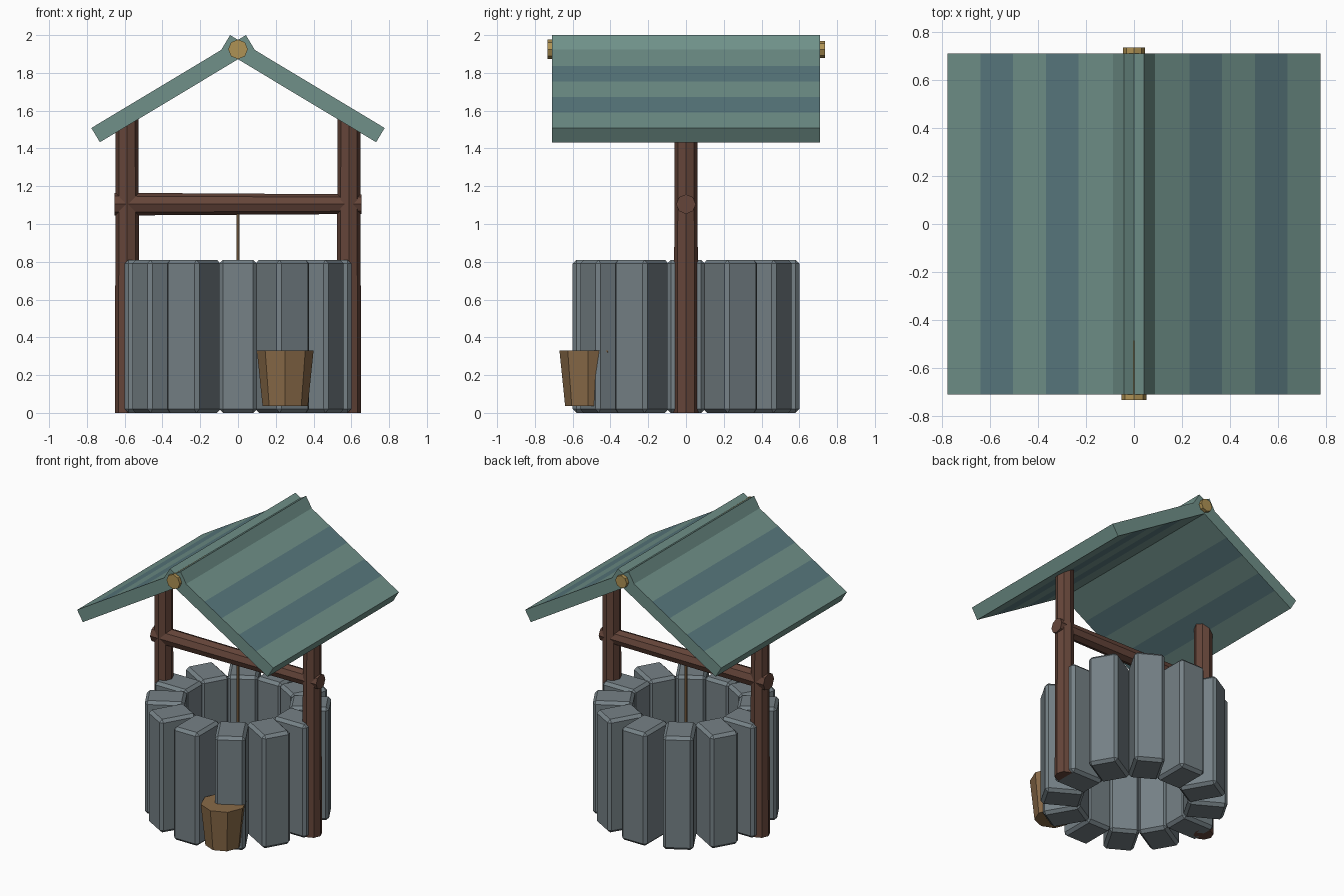
import bpy, bmesh
from math import pi, sin, cos, radians
from mathutils import Matrix, Vector

if "Cube" in bpy.data.objects:
    bpy.data.objects.remove(bpy.data.objects["Cube"])


def material(name, rgb):
    m = bpy.data.materials.new(name)
    m.diffuse_color = (*rgb, 1)
    m.use_nodes = True
    m.node_tree.nodes["Principled BSDF"].inputs["Base Color"].default_value = m.diffuse_color
    return m


STONE = material("stone", (0.18, 0.22, 0.24))
WOOD = material("dark_wood", (0.13, 0.06, 0.042))
PAINT = material("roof_light", (0.16, 0.28, 0.25))
STRIPE = material("roof_dark", (0.10, 0.19, 0.21))
GOLD = material("ridge_wood", (0.43, 0.29, 0.09))
TAN = material("bucket_wood", (0.25, 0.145, 0.065))


def finish(name, bm, *mats):
    bmesh.ops.recalc_face_normals(bm, faces=bm.faces)
    mesh = bpy.data.meshes.new(name)
    bm.to_mesh(mesh)
    bm.free()
    for m in mats:
        mesh.materials.append(m)
    ob = bpy.data.objects.new(name, mesh)
    bpy.context.collection.objects.link(ob)
    return ob


def pole(name, start, end, r1, r2, mat, sides=8):
    """Tapered flat-sided pole between two points."""
    a, b = Vector(start), Vector(end)
    rot = (b - a).to_track_quat('Z', 'Y').to_matrix().to_4x4()
    bm = bmesh.new()
    bmesh.ops.create_cone(bm, cap_ends=True, segments=sides, radius1=r1, radius2=r2,
                          depth=(b - a).length,
                          matrix=Matrix.Translation((a + b) / 2) @ rot)
    return finish(name, bm, mat)


# Ring of twelve upright bevelled stones
R_IN, R_OUT, WIDTH, HEIGHT = 0.34, 0.60, 0.20, 0.81
for i in range(12):
    bm = bmesh.new()
    bmesh.ops.create_cube(bm, size=1, matrix=Matrix.Diagonal((R_OUT - R_IN, WIDTH, HEIGHT, 1)))
    bmesh.ops.bevel(bm, geom=bm.edges[:], offset=0.02, segments=1, affect='EDGES')
    bm.transform(Matrix.Rotation(i * pi / 6, 4, 'Z')
                 @ Matrix.Translation(((R_IN + R_OUT) / 2, 0, HEIGHT / 2)))
    finish(f"wall_stone_{i + 1}", bm, STONE)

# Posts, crossbeam and rope
for side, s in (("left", -1), ("right", 1)):
    pole(f"{side}_post", (s * 0.587, 0, 0), (s * 0.587, 0, 1.57), 0.065, 0.06, WOOD)
pole("crossbeam", (-0.655, 0, 1.105), (0.655, 0, 1.105), 0.06, 0.052, WOOD)
pole("rope", (0, 0, 0.5), (0, 0, 1.1), 0.01, 0.01, TAN, 6)

# Roof slabs: six planks each, two of them dark; the upper ends cross at the ridge
ANGLE, LENGTH, THICK, HALF = radians(31), 0.955, 0.088, 0.71
for side, s in (("left", -1), ("right", 1)):
    bm = bmesh.new()
    rings = []
    for k in range(7):
        d = LENGTH * k / 6
        x, z = -0.042 + d * cos(ANGLE), 2.0 - d * sin(ANGLE)
        lx, lz = x - THICK * sin(ANGLE), z - THICK * cos(ANGLE)
        rings.append([bm.verts.new(p) for p in (
            (s * x, -HALF, z), (s * x, HALF, z), (s * lx, HALF, lz), (s * lx, -HALF, lz))])
    for k in range(6):
        for j in range(4):
            n = (j + 1) % 4
            f = bm.faces.new((rings[k][j], rings[k][n], rings[k + 1][n], rings[k + 1][j]))
            f.material_index = int(k in (2, 4) and j in (0, 2))
    bm.faces.new(rings[0])
    bm.faces.new(rings[-1])
    finish(f"{side}_roof", bm, PAINT, STRIPE)

# Ridge pole
pole("ridge_pole", (0, -0.733, 1.925), (0, 0.735, 1.925), 0.052, 0.045, GOLD)

# Bucket leaning against the wall
pole("bucket", (0.25, -0.52, 0.037), (0.25, -0.52, 0.33), 0.12, 0.15, TAN)
